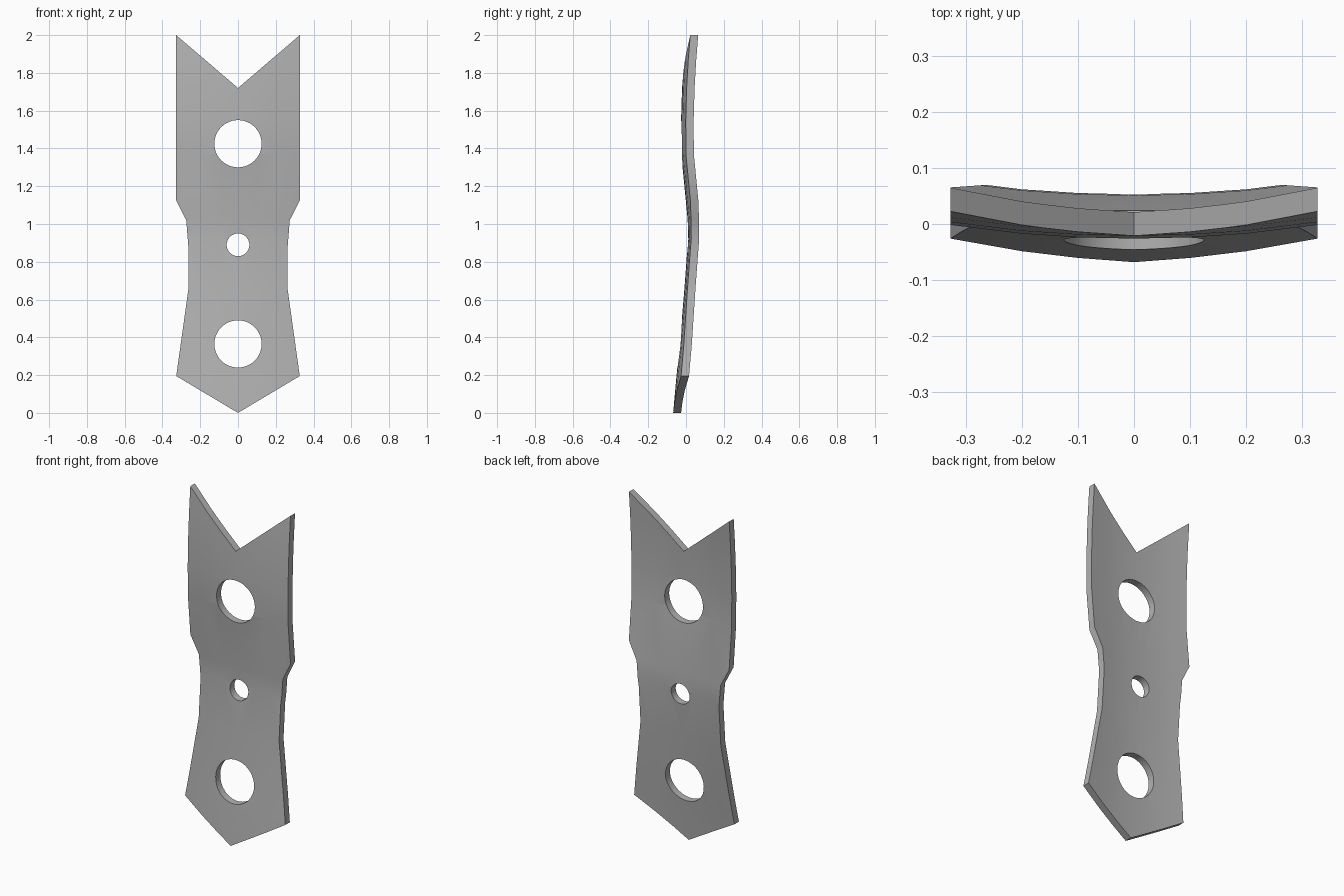
import bpy, bmesh, math
from mathutils import Matrix

if "Cube" in bpy.data.objects:
    bpy.data.objects.remove(bpy.data.objects["Cube"], do_unlink=True)

THICK = 0.042
# Side profile of the front centre line: (height, depth)
PROFILE = [(-0.1, -0.077), (0.2, -0.05), (0.35, -0.034), (0.65, -0.009), (0.92, 0.011),
           (1.02, 0.009), (1.37, -0.025), (1.55, -0.026), (1.72, -0.021),
           (1.86, -0.013), (2.1, 0.006)]
COLUMNS = [-0.36, -0.2, -0.1, 0, 0.1, 0.2, 0.36]
# Right half of the outline, from bottom point to top notch
HALF = [(0, 0), (0.327, 0.195), (0.262, 0.66), (0.262, 0.87), (0.274, 1.02),
        (0.327, 1.125), (0.327, 2), (0, 1.72)]
HOLES = [(1.425, 0.125), (0.89, 0.06), (0.365, 0.125)]


def make_object(name, bm):
    bmesh.ops.recalc_face_normals(bm, faces=bm.faces)
    mesh = bpy.data.meshes.new(name)
    bm.to_mesh(mesh)
    bm.free()
    obj = bpy.data.objects.new(name, mesh)
    bpy.context.collection.objects.link(obj)
    return obj


def extrude_back(bm, depth):
    result = bmesh.ops.extrude_face_region(bm, geom=bm.faces[:])
    verts = [v for v in result["geom"] if isinstance(v, bmesh.types.BMVert)]
    bmesh.ops.translate(bm, verts=verts, vec=(0, depth, 0))


# Bent sheet, curved across its width and along its height
bm = bmesh.new()
rows = [[bm.verts.new((x, y + 0.22 * x * x, z)) for x in COLUMNS] for z, y in PROFILE]
for low, high in zip(rows, rows[1:]):
    for i in range(len(COLUMNS) - 1):
        bm.faces.new((low[i], low[i + 1], high[i + 1], high[i]))
extrude_back(bm, THICK)
plate = make_object("bent_plate", bm)

# Outline cutter with notched top and pointed bottom
bm = bmesh.new()
outline = HALF + [(-x, z) for x, z in reversed(HALF[1:-1])]
bm.faces.new([bm.verts.new((x, -0.5, z)) for x, z in outline])
extrude_back(bm, 1)
cutters = [(make_object("outline_cutter", bm), "INTERSECT")]

# Round hole cutters
for z, radius in HOLES:
    bm = bmesh.new()
    turn = Matrix.Translation((0, 0, z)) @ Matrix.Rotation(math.pi / 2, 4, "X")
    bmesh.ops.create_cone(bm, cap_ends=True, segments=48, radius1=radius,
                          radius2=radius, depth=1, matrix=turn)
    cutters.append((make_object("hole_cutter", bm), "DIFFERENCE"))

# Cut the sheet and discard the cutters
for cutter, operation in cutters:
    cutter.hide_render = True
    mod = plate.modifiers.new("cut", "BOOLEAN")
    mod.operation = operation
    mod.solver = "EXACT"
    mod.object = cutter
bpy.context.view_layer.update()
evaluated = plate.evaluated_get(bpy.context.evaluated_depsgraph_get())
cut_mesh = bpy.data.meshes.new_from_object(evaluated)
plate.modifiers.clear()
plate.data = cut_mesh
for cutter, _ in cutters:
    bpy.data.objects.remove(cutter, do_unlink=True)

# Plain grey metal
grey = bpy.data.materials.new("plain_grey")
grey.use_nodes = True
colour = (0.45, 0.45, 0.45, 1)
grey.diffuse_color = colour
grey.node_tree.nodes["Principled BSDF"].inputs["Base Color"].default_value = colour
plate.data.materials.clear()
plate.data.materials.append(grey)

bpy.ops.object.select_all(action="DESELECT")
plate.select_set(True)
bpy.context.view_layer.objects.active = plate
bpy.ops.object.shade_smooth_by_angle(angle=math.radians(30))
